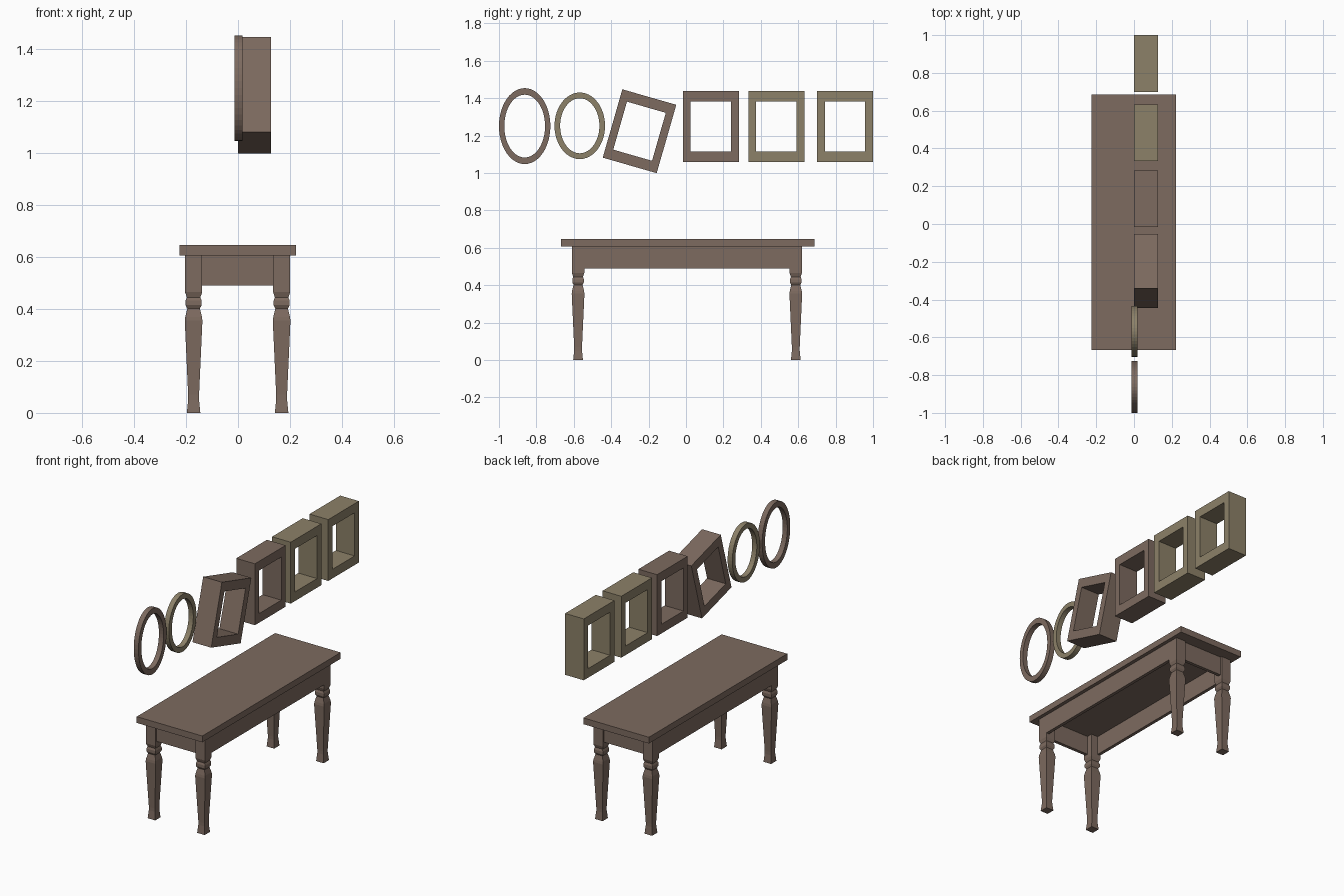
import bpy, bmesh, math
from mathutils import Matrix

if "Cube" in bpy.data.objects:
    bpy.data.objects.remove(bpy.data.objects["Cube"])


def material(name, rgb):
    m = bpy.data.materials.new(name)
    m.diffuse_color = (*rgb, 1)
    m.use_nodes = True
    m.node_tree.nodes["Principled BSDF"].inputs["Base Color"].default_value = m.diffuse_color
    return m


BROWN = material("brown_wood", (0.205, 0.145, 0.115))
OLIVE = material("olive_wood", (0.265, 0.220, 0.140))


def finish(name, bm, mat):
    bmesh.ops.recalc_face_normals(bm, faces=bm.faces)
    me = bpy.data.meshes.new(name)
    bm.to_mesh(me)
    bm.free()
    me.materials.append(mat)
    ob = bpy.data.objects.new(name, me)
    bpy.context.collection.objects.link(ob)
    return ob


def box(name, x, y, z, mat=BROWN):
    bm = bmesh.new()
    bmesh.ops.create_cube(bm, size=1)
    for v in bm.verts:
        for i, (lo, hi) in enumerate((x, y, z)):
            v.co[i] = lo if v.co[i] < 0 else hi
    return finish(name, bm, mat)


def bridge(bm, a, b):
    n = len(a)
    for i in range(n):
        j = (i + 1) % n
        bm.faces.new((a[i], a[j], b[j], b[i]))


# Square-section leg, lofted through (z, half width) stations
LEG = [(0, .026), (.05, .021), (.07, .021), (.355, .034), (.37, .032), (.402, .024),
       (.415, .031), (.432, .031), (.445, .026), (.465, .033), (.607, .033)]


def leg(name, x, y):
    bm = bmesh.new()
    rings = [[bm.verts.new((x + sx * h, y + sy * h, z))
              for sx, sy in ((-1, -1), (1, -1), (1, 1), (-1, 1))] for z, h in LEG]
    for a, b in zip(rings, rings[1:]):
        bridge(bm, a, b)
    bm.faces.new(rings[0])
    bm.faces.new(rings[-1])
    finish(name, bm, BROWN)


# Hollow frame: outer and inner outlines in the YZ plane, given depth in x
def frame(name, outer, inner, y, z, x0, x1, mat, tilt=0):
    bm = bmesh.new()
    loops = [[bm.verts.new((x, py, pz)) for py, pz in pts]
             for x, pts in ((x0, outer), (x1, outer), (x1, inner), (x0, inner))]
    for i in range(4):
        bridge(bm, loops[i], loops[(i + 1) % 4])
    bm.transform(Matrix.Translation((0, y, z)) @ Matrix.Rotation(tilt, 4, 'X'))
    return finish(name, bm, mat)


def rect(w, h):
    return [(-w / 2, -h / 2), (w / 2, -h / 2), (w / 2, h / 2), (-w / 2, h / 2)]


def oval(ry, rz, n=48):
    return [(ry * math.cos(2 * math.pi * i / n), rz * math.sin(2 * math.pi * i / n))
            for i in range(n)]


# Table
box("table_top", (-.226, .223), (-.668, .686), (.607, .646))
for sx, x in (("left", -.171), ("right", .168)):
    for sy, y in (("front", -.577), ("back", .587)):
        leg(f"{sy}_{sx}_leg", x, y)
box("left_apron", (-.204, -.184), (-.577, .587), (.49, .607))
box("right_apron", (.181, .201), (-.577, .587), (.49, .607))
box("front_apron", (-.171, .168), (-.60, -.58), (.49, .607))
box("back_apron", (-.171, .168), (.59, .61), (.49, .607))

# Rectangular picture frames
for name, y, z, mat, tilt in (("tilted_frame", -.2485, 1.2235, BROWN, -16),
                              ("middle_frame", .133, 1.248, BROWN, 0),
                              ("fourth_frame", .483, 1.248, OLIVE, 0),
                              ("end_frame", .85, 1.248, OLIVE, 0)):
    frame(name, rect(.30, .38), rect(.216, .267), y, z, 0, .128, mat, math.radians(tilt))

# Oval frames
frame("large_oval_frame", oval(.1375, .203), oval(.109, .168), -.8625, 1.251,
      -.014, .018, BROWN)
frame("small_oval_frame", oval(.135, .178), oval(.105, .147), -.568, 1.2525,
      -.014, .018, OLIVE)
